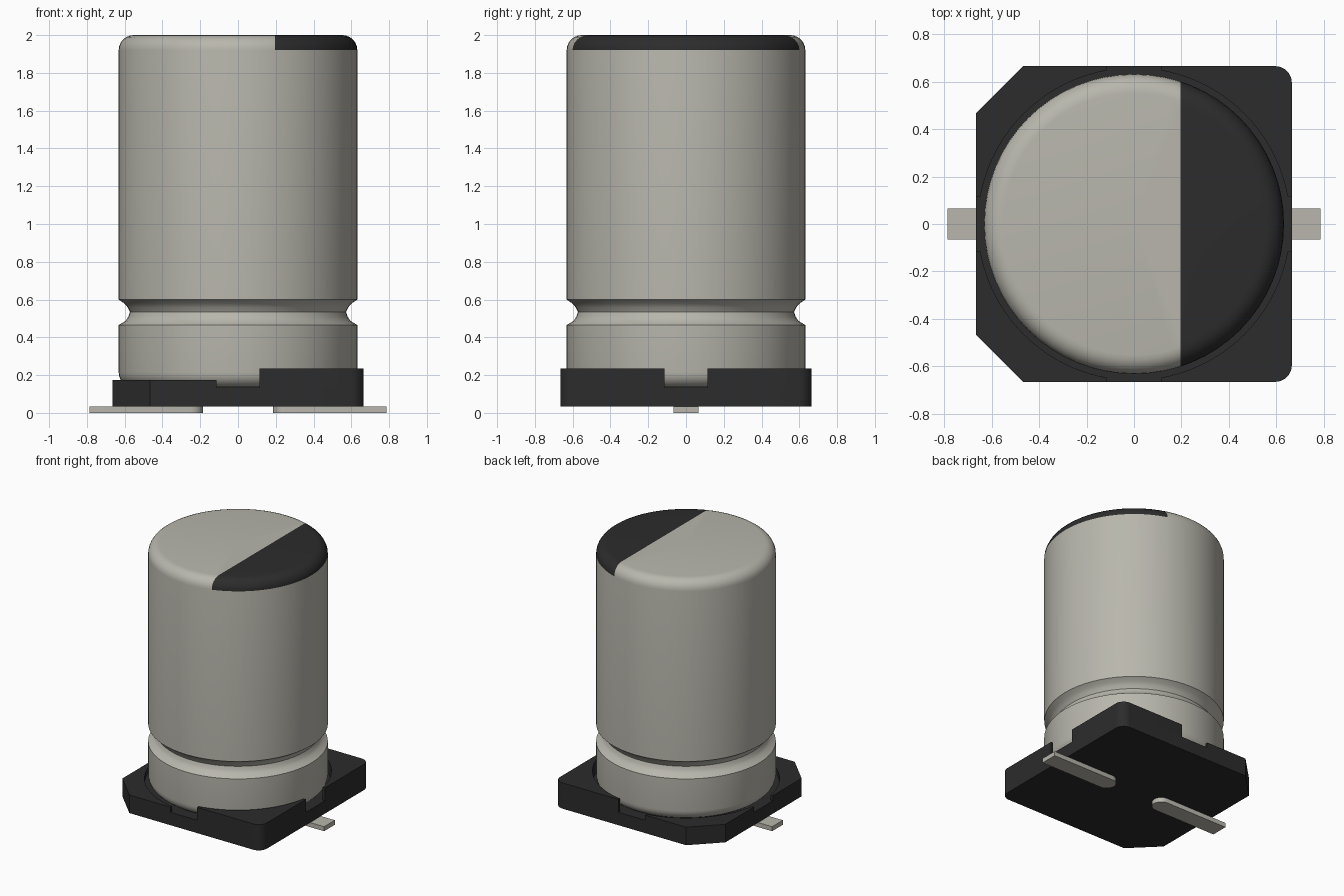
import bpy, bmesh
from math import sin, cos, pi, asin, radians

cube = bpy.data.objects.get("Cube")
if cube:
    bpy.data.objects.remove(cube, do_unlink=True)


def material(name, color):
    m = bpy.data.materials.new(name)
    m.use_nodes = True
    m.diffuse_color = (*color, 1)
    m.node_tree.nodes["Principled BSDF"].inputs["Base Color"].default_value = (*color, 1)
    return m


metal = material("brushed metal", (0.48, 0.47, 0.415))
black = material("black plastic", (0.025, 0.025, 0.025))


def finish(name, bm, mats, angle=30):
    bmesh.ops.recalc_face_normals(bm, faces=bm.faces)
    mesh = bpy.data.meshes.new(name)
    bm.to_mesh(mesh)
    bm.free()
    obj = bpy.data.objects.new(name, mesh)
    bpy.context.collection.objects.link(obj)
    for m in mats:
        mesh.materials.append(m)
    bpy.ops.object.select_all(action='DESELECT')
    obj.select_set(True)
    bpy.context.view_layer.objects.active = obj
    bpy.ops.object.shade_smooth_by_angle(angle=radians(angle))
    return obj


def prism(bm, outline, low, high):
    """Closed upright prism over a flat outline."""
    a = [bm.verts.new((x, y, low)) for x, y in outline]
    b = [bm.verts.new((x, y, high)) for x, y in outline]
    bm.faces.new(a)
    bm.faces.new(b)
    for i in range(len(a)):
        j = (i + 1) % len(a)
        bm.faces.new((a[i], a[j], b[j], b[i]))


def arc(cx, cy, r, start, end, n):
    return [(cx + r * cos(start + (end - start) * i / n),
             cy + r * sin(start + (end - start) * i / n)) for i in range(n + 1)]


# Can: lathed profile with rounded ends and a crimped groove
R, TOP, FLOOR, FILLET, SEGS = 0.632, 2.0, 0.135, 0.08, 64
STRIPE_X = 0.195
profile = [(0, FLOOR)]
profile += arc(R - FILLET, FLOOR + FILLET, FILLET, -pi / 2, 0, 6)
profile += [(R, 0.465), (0.594, 0.488), (0.58, 0.51), (0.572, 0.535),
            (0.585, 0.56), (0.6, 0.578), (R, 0.6)]
profile += arc(R - FILLET, TOP - FILLET, FILLET, 0, pi / 2, 6)
profile += [(0, TOP)]
bm = bmesh.new()
verts = [bm.verts.new((r, 0, z)) for r, z in profile]
edges = [bm.edges.new(pair) for pair in zip(verts, verts[1:])]
bmesh.ops.spin(bm, geom=verts + edges, axis=(0, 0, 1), cent=(0, 0, 0),
               angle=2 * pi, steps=SEGS)
bmesh.ops.remove_doubles(bm, verts=bm.verts, dist=0.0005)

# Polarity mark: cut the rounded top along a straight line and colour one side
cap = [f for f in bm.faces if f.calc_center_median().z > TOP - FILLET]
geom = cap + list({e for f in cap for e in f.edges}) + list({v for f in cap for v in f.verts})
bmesh.ops.bisect_plane(bm, geom=geom, plane_co=(STRIPE_X, 0, 0), plane_no=(1, 0, 0))
for f in bm.faces:
    c = f.calc_center_median()
    f.material_index = int(c.z > TOP - FILLET and c.x > STRIPE_X)
finish("can", bm, [metal, black])

# Base plate: two cut corners on one side, two rounded corners on the other
H, CUT, ROUND = 0.665, 0.198, 0.07
LOW = 0.035


def corner(sx):
    """Corner of the outline in the +y half, from the side towards the back."""
    if sx < 0:
        return [(H, H - CUT), (H - CUT, H)]
    return arc(H - ROUND, H - ROUND, ROUND, 0, pi / 2, 8)


right = [(x, y) for x, y in corner(1)]
left = [(-x, y) for x, y in reversed(corner(-1))]
half = right + left
bm = bmesh.new()
prism(bm, half + [(x, -y) for x, y in reversed(half)], LOW, FLOOR)

# Corner posts: round inside the can, with gaps between them
GAP, SEAT = 0.115, 0.657
t = asin(GAP / SEAT)
for sx, high in ((1, 0.235), (-1, 0.175)):
    for sy in (1, -1):
        outline = [(H, GAP)] + corner(sx) + [(GAP, H)]
        outline += arc(0, 0, SEAT, pi / 2 - t, t, 20)
        prism(bm, [(sx * x, sy * y) for x, y in outline], FLOOR, high)
finish("base", bm, [black])

# Leads: flat strips with rounded inner ends
W = 0.066
for side, sx in (("left", 1), ("right", -1)):
    bm = bmesh.new()
    strip = [(0.785, -W), (0.785, W)] + arc(0.185 + W, 0, W, pi / 2, 3 * pi / 2, 12)
    prism(bm, [(sx * x, y) for x, y in strip], 0.005, LOW)
    bmesh.ops.translate(bm, verts=[v for v in bm.verts if v.co.z < 0.02], vec=(0, 0, -0.005))
    finish(side + "_lead", bm, [metal])
